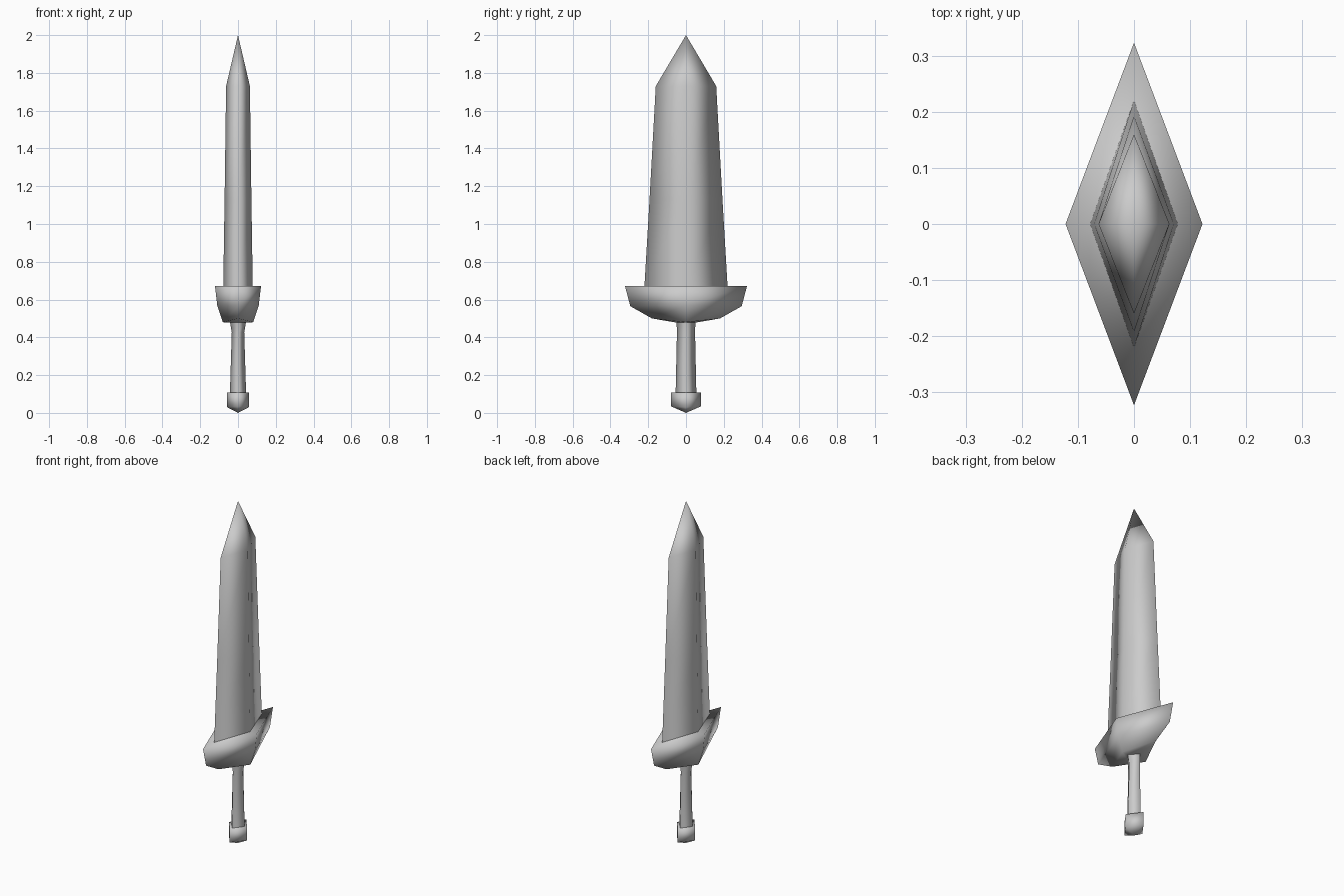
import bpy
import bmesh

cube = bpy.data.objects.get("Cube")
if cube:
    bpy.data.objects.remove(cube, do_unlink=True)

steel = bpy.data.materials.new("plain_grey")
steel.use_nodes = True
grey = (0.6, 0.6, 0.6, 1)
steel.diffuse_color = grey
steel.node_tree.nodes["Principled BSDF"].inputs["Base Color"].default_value = grey


def diamond_loft(name, rings, cap_bottom=False, cap_top=False, tip=None, tip_at_top=True):
    """Loft diamond rings (half_x, half_y, z of x corners, z of y corners), bottom to top."""
    bm = bmesh.new()
    loops = []
    for hx, hy, zx, zy in rings:
        corners = ((hx, 0, zx), (0, hy, zy), (-hx, 0, zx), (0, -hy, zy))
        loops.append([bm.verts.new(c) for c in corners])
    for low, high in zip(loops, loops[1:]):
        for i in range(4):
            j = (i + 1) % 4
            bm.faces.new((low[i], low[j], high[j], high[i]))
    if cap_bottom:
        bm.faces.new(loops[0][::-1])
    if cap_top:
        bm.faces.new(loops[-1])
    if tip is not None:
        point = bm.verts.new((0, 0, tip))
        ring = loops[-1] if tip_at_top else loops[0][::-1]
        for i in range(4):
            bm.faces.new((ring[i], ring[(i + 1) % 4], point))
    for face in bm.faces:
        face.smooth = True
    mesh = bpy.data.meshes.new(name)
    bm.to_mesh(mesh)
    bm.free()
    mesh.materials.append(steel)
    obj = bpy.data.objects.new(name, mesh)
    bpy.context.collection.objects.link(obj)
    return obj


# Tapered blade ending in a point
diamond_loft("blade", [(0.078, 0.22, 0.67, 0.67),
                       (0.071, 0.193, 1.13, 1.13),
                       (0.063, 0.16, 1.73, 1.73)], tip=2.0)

# Wide guard, narrowing down to the grip
diamond_loft("guard", [(0.042, 0.05, 0.478, 0.478),
                       (0.08, 0.18, 0.48, 0.5),
                       (0.11, 0.295, 0.57, 0.565),
                       (0.122, 0.323, 0.672, 0.672)], cap_bottom=True, cap_top=True)

# Grip with a slight waist below the guard
diamond_loft("grip", [(0.043, 0.055, 0.1, 0.1),
                      (0.033, 0.048, 0.425, 0.425),
                      (0.043, 0.05, 0.485, 0.485)])

# Pommel with a pointed underside
diamond_loft("pommel", [(0.057, 0.08, 0.03, 0.035),
                        (0.057, 0.08, 0.108, 0.108)],
             cap_top=True, tip=0.0, tip_at_top=False)
